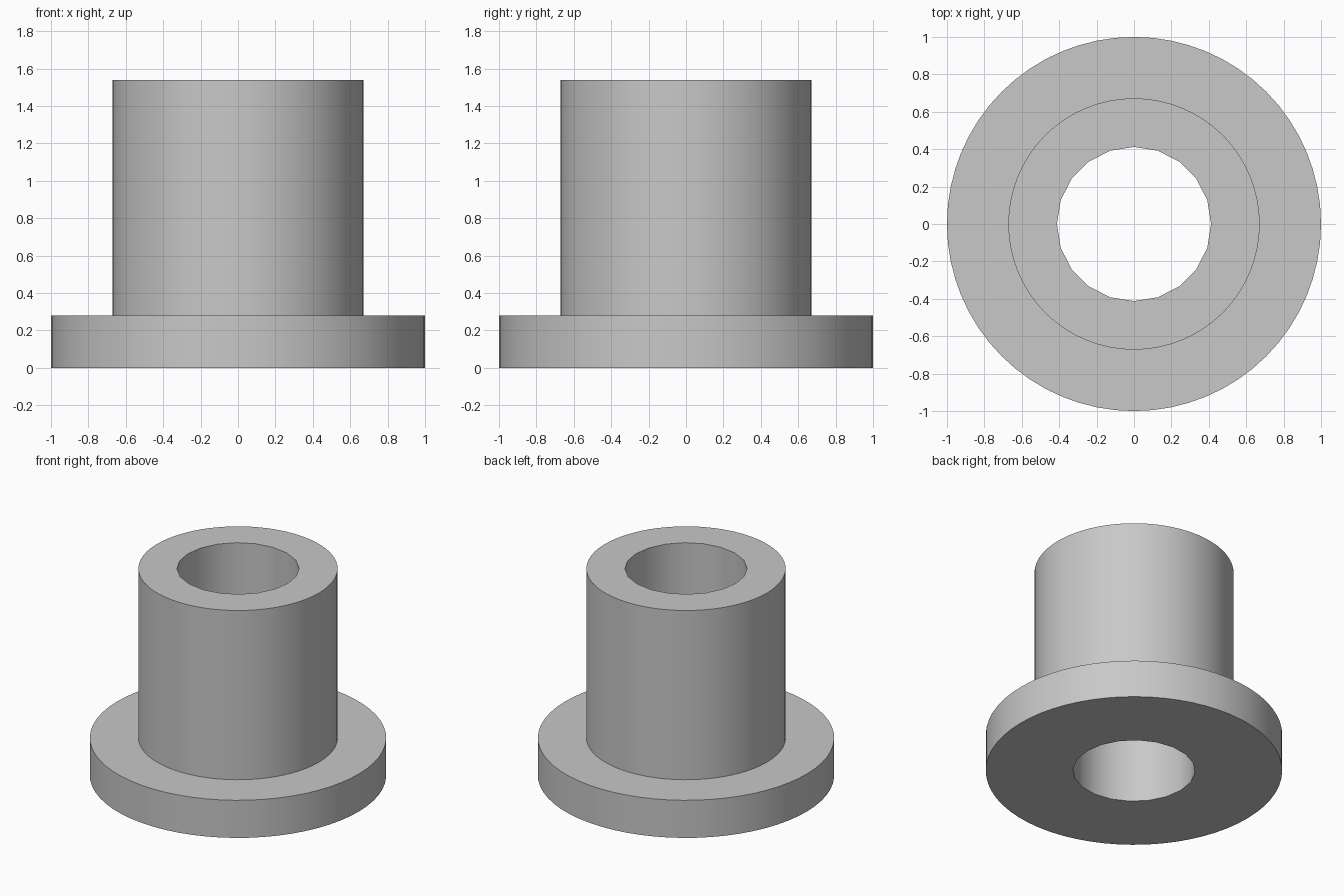
import bpy
import bmesh
import math

cube = bpy.data.objects.get("Cube")
if cube:
    bpy.data.objects.remove(cube, do_unlink=True)

FLANGE_R, BARREL_R, BORE_R = 1.0, 0.672, 0.412
FLANGE_TOP, HEIGHT = 0.28, 1.54
OUTER_SIDES, BORE_SIDES = 64, 20

grey = bpy.data.materials.new("light_grey")
grey.use_nodes = True
colour = (0.58, 0.58, 0.58, 1)
grey.diffuse_color = colour
grey.node_tree.nodes["Principled BSDF"].inputs["Base Color"].default_value = colour


def turned_solid(name, profile, sides):
    """Stack rings of (radius, height), join them and cap both ends."""
    bm = bmesh.new()
    rings = []
    for radius, z in profile:
        angles = [math.tau * i / sides for i in range(sides)]
        rings.append([bm.verts.new((radius * math.cos(a), radius * math.sin(a), z))
                      for a in angles])
    for low, high in zip(rings, rings[1:]):
        for i in range(sides):
            j = (i + 1) % sides
            bm.faces.new((low[i], low[j], high[j], high[i]))
    bm.faces.new(rings[0][::-1])
    bm.faces.new(rings[-1])
    mesh = bpy.data.meshes.new(name)
    bm.to_mesh(mesh)
    bm.free()
    mesh.materials.append(grey)
    obj = bpy.data.objects.new(name, mesh)
    bpy.context.collection.objects.link(obj)
    return obj


# Flange and barrel as one turned body
bushing = turned_solid("flanged_bushing", [
    (FLANGE_R, 0), (FLANGE_R, FLANGE_TOP),
    (BARREL_R, FLANGE_TOP), (BARREL_R, HEIGHT)], OUTER_SIDES)

# Bore right through the body
cutter = turned_solid("bore_cutter", [(BORE_R, -0.2), (BORE_R, HEIGHT + 0.2)], BORE_SIDES)
cutter.hide_render = True
bore = bushing.modifiers.new("bore", 'BOOLEAN')
bore.operation = 'DIFFERENCE'
bore.solver = 'EXACT'
bore.object = cutter

# Fix the bore in the mesh, then smooth the round walls and keep the rims sharp
bpy.ops.object.select_all(action='DESELECT')
bushing.select_set(True)
bpy.context.view_layer.objects.active = bushing
bpy.ops.object.modifier_apply(modifier=bore.name)
bpy.data.objects.remove(cutter, do_unlink=True)
bpy.ops.object.shade_smooth_by_angle(angle=math.radians(30))
